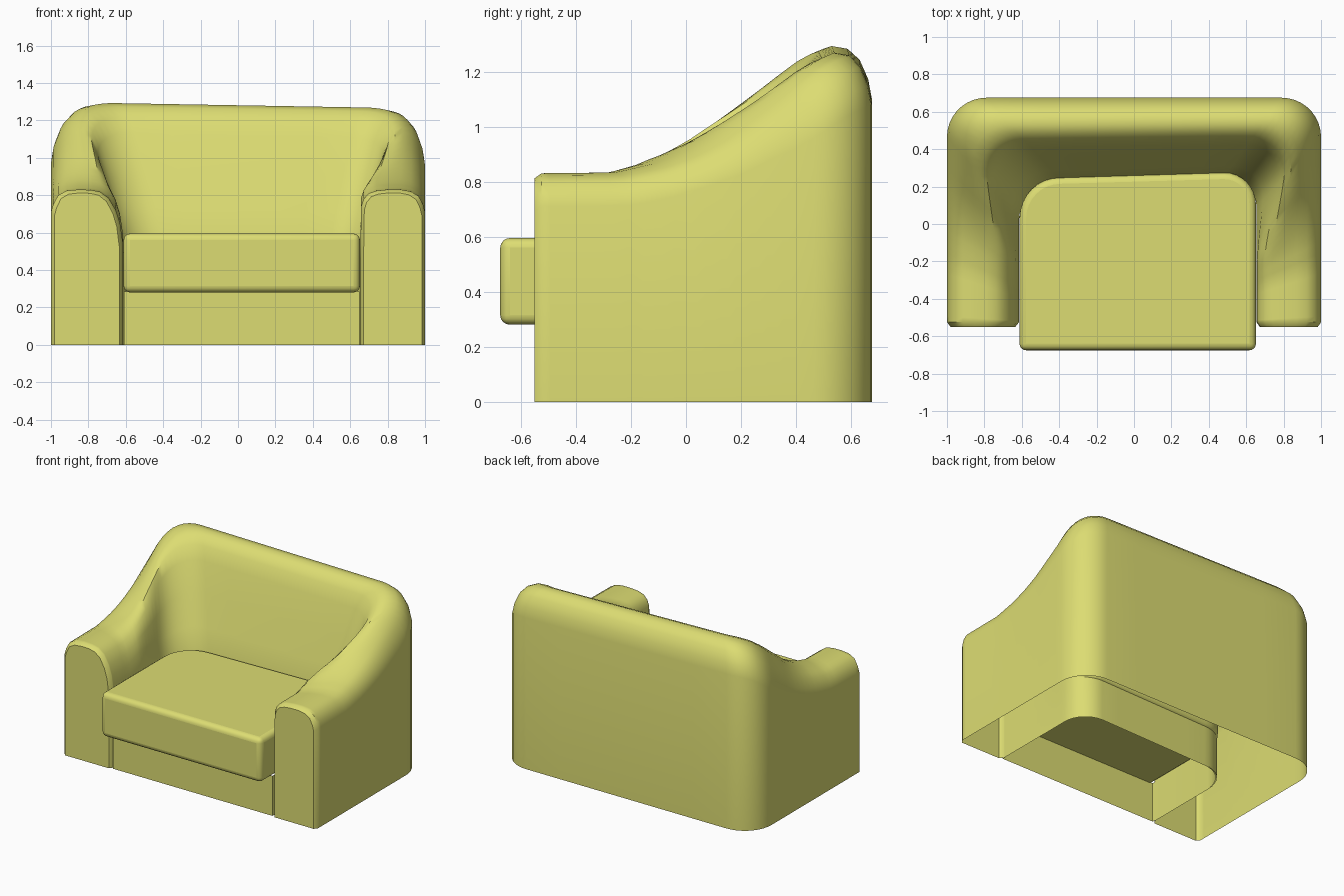
import bpy, bmesh, math

if "Cube" in bpy.data.objects:
    bpy.data.objects.remove(bpy.data.objects["Cube"])

fabric = bpy.data.materials.new("yellow_fabric")
fabric.diffuse_color = (0.72, 0.72, 0.17, 1)
fabric.use_nodes = True
fabric.node_tree.nodes["Principled BSDF"].inputs["Base Color"].default_value = fabric.diffuse_color


def lerp(a, b, t):
    return a + (b - a) * t


def finish(name, bm, bevel=0):
    bmesh.ops.recalc_face_normals(bm, faces=bm.faces)
    mesh = bpy.data.meshes.new(name)
    bm.to_mesh(mesh)
    bm.free()
    mesh.materials.append(fabric)
    ob = bpy.data.objects.new(name, mesh)
    bpy.context.collection.objects.link(ob)
    bpy.ops.object.select_all(action='DESELECT')
    ob.select_set(True)
    bpy.context.view_layer.objects.active = ob
    if bevel:
        m = ob.modifiers.new("soft_edges", 'BEVEL')
        m.width, m.segments, m.limit_method = bevel, 4, 'ANGLE'
        m.angle_limit = math.radians(40)
    bpy.ops.object.shade_smooth_by_angle(angle=math.radians(40))
    return ob


def corner(cx, cy, r, a):
    return cx + r * math.cos(a), cy + r * math.sin(a)


# Crest height against depth, as (y, z)
RISE = [(-0.55, .83), (-0.25, .833), (-0.1, .868), (0, .91), (.1, .97), (.2, 1.05),
        (.3, 1.13), (.38, 1.2), (.44, 1.25), (.49, 1.28), (.53, 1.295)]


def crest(y):
    for (y0, z0), (y1, z1) in zip(RISE, RISE[1:]):
        if y <= y1:
            return lerp(z0, z1, max(0, (y - y0) / (y1 - y0)))
    return RISE[-1][1]


# Cross-sections from outer wall to inner wall: (fraction across, drop below crest)
LEFT_ARM = [(0, .12), (.03, .08), (.1, .03), (.22, .006), (.38, 0), (.55, .002), (.68, .012),
            (.8, .045), (.9, .11), (.96, .18), (1, .29)]
RIGHT_ARM = [(0, .12), (.03, .08), (.1, .035), (.22, .01), (.38, 0), (.58, 0), (.75, .006),
             (.87, .02), (.95, .05), (.99, .09), (1, .29)]
BACK = [(0, .19), (.03, .12), (.1, .05), (.2, .01), (.33, 0), (.44, .02), (.53, .07),
        (.61, .16), (.74, .36), (.88, .56), (1, .76)]


# Paired outer and inner floor points along one half, from arm front to back
def half(side, inner_x, inner_y, r):
    R, out, n, k = 0.21, [], 18, 9
    for i in range(n):
        t = i / n
        out.append(((side, lerp(-0.55, 0.675 - R, t)),
                    (side * inner_x, lerp(-0.55, inner_y - r, t))))
    out.insert(1, ((side, -0.525), (side * inner_x, -0.525)))
    for i in range(k + 1):
        a = math.pi / 2 * i / k
        ox, oy = corner(1 - R, 0.675 - R, R, a)
        ix, iy = corner(inner_x - r, inner_y - r, r, a)
        out.append(((side * ox, oy), (side * ix, iy)))
    return out


# Arms and back: one swept shell, open underneath
left, right = half(-1, .615, .235, .22), half(1, .655, .26, .17)
mid = []
for i in range(1, 6):
    t = i / 6
    mid.append(tuple(tuple(lerp(a, b, t) for a, b in zip(p, q))
                     for p, q in zip(left[-1], right[-1])))
path = left + mid + right[::-1]
bm = bmesh.new()
rows = []
for s, (o, n) in enumerate(path):
    end = s in (0, len(path) - 1)
    arm = LEFT_ARM if o[0] < 0 else RIGHT_ARM
    y = lerp(o[1], n[1], .35)
    w = min(1, max(0, (y + .1) / .6))
    w = w * w * (3 - 2 * w)
    h = crest(y) - w * .017 * (o[0] + 0.75)
    sec = [(lerp(a[0], b[0], w), h - lerp(a[1], b[1], w)) for a, b in zip(arm, BACK)]
    sec = [(0, 0)] + sec + [(1, 0)]
    row = []
    for t, z in sec:
        if end:
            t, z = .05 + .9 * t, max(0, z - .018)
        row.append(bm.verts.new((lerp(o[0], n[0], t), lerp(o[1], n[1], t), z)))
    rows.append(row)
for a, b in zip(rows, rows[1:]):
    for i in range(len(a) - 1):
        bm.faces.new((a[i], a[i + 1], b[i + 1], b[i]))
bm.faces.new(rows[0])
bm.faces.new(rows[-1])
finish("arms_and_back", bm)


# Seat-shaped outline with rounded rear corners
def outline(x0, x1, y0, yl, yr, rl, rr):
    pts = [(x0, y0), (x1, y0)]
    pts += [corner(x1 - rr, yr - rr, rr, math.pi / 2 * i / 8) for i in range(9)]
    pts += [corner(x0 + rl, yl - rl, rl, math.pi / 2 * (1 + i / 8)) for i in range(9)]
    return pts


def slab(name, pts, z0, z1, capped, bevel=0):
    bm = bmesh.new()
    lo = [bm.verts.new((x, y, z0)) for x, y in pts]
    hi = [bm.verts.new((x, y, z1)) for x, y in pts]
    for i in range(len(pts)):
        j = (i + 1) % len(pts)
        bm.faces.new((lo[i], lo[j], hi[j], hi[i]))
    if capped:
        bm.faces.new(lo[::-1])
        bm.faces.new(hi)
    return finish(name, bm, bevel)


# Cushion and the open skirt that carries it
slab("seat_cushion", outline(-.612, .652, -.675, .25, .275, .22, .17), .28, .595, True, .035)
slab("seat_base", outline(-.61, .65, -.54, .23, .255, .22, .17), 0, .285, False)
